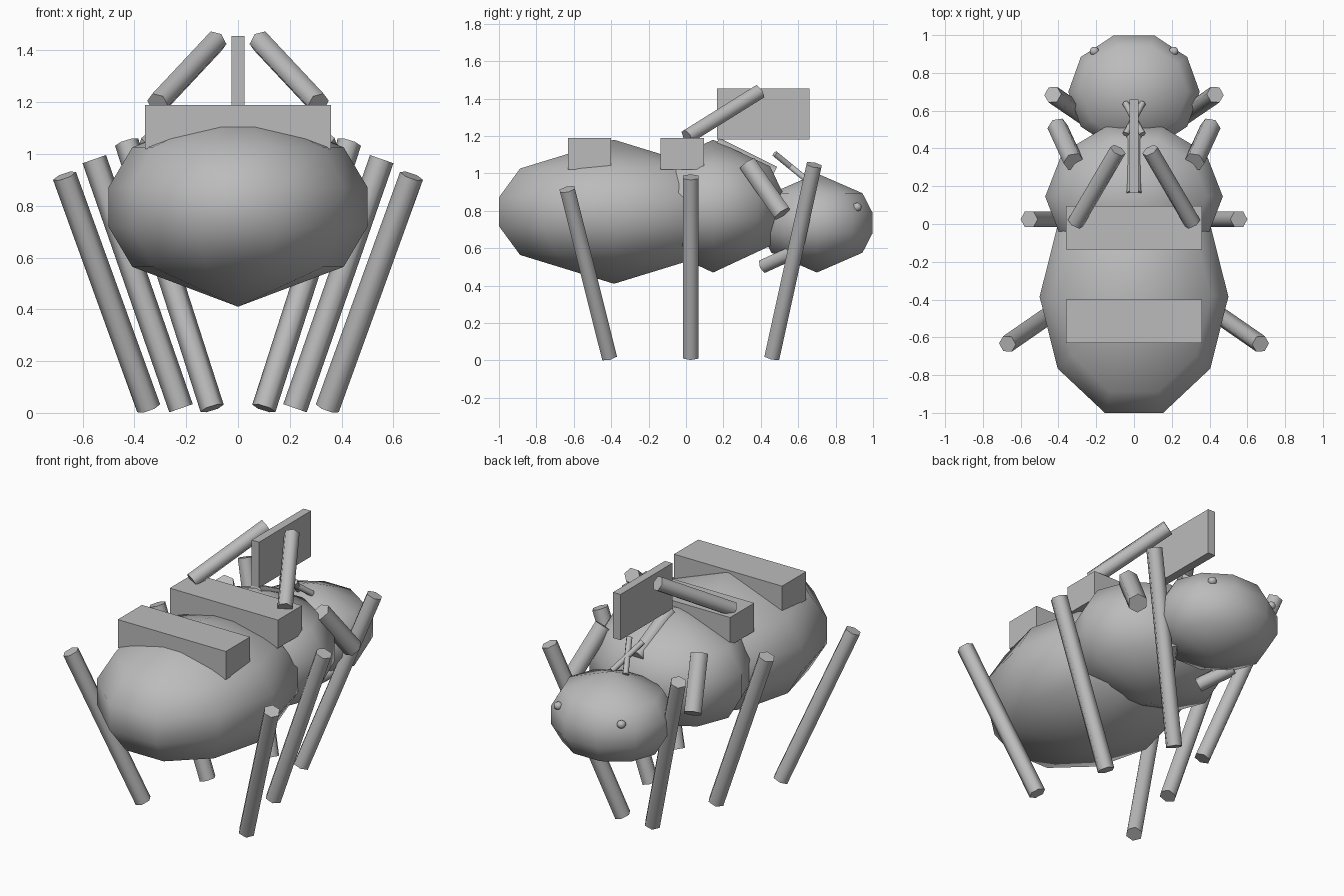
import bpy, bmesh, math
from mathutils import Vector

if "Cube" in bpy.data.objects:
    bpy.data.objects.remove(bpy.data.objects["Cube"])

GREY = bpy.data.materials.new("plain grey")
GREY.diffuse_color = (0.5, 0.5, 0.5, 1)
GREY.use_nodes = True
GREY.node_tree.nodes["Principled BSDF"].inputs["Base Color"].default_value = GREY.diffuse_color


def make_object(name, bm):
    bmesh.ops.recalc_face_normals(bm, faces=bm.faces[:])
    mesh = bpy.data.meshes.new(name)
    bm.to_mesh(mesh)
    bm.free()
    mesh.materials.append(GREY)
    obj = bpy.data.objects.new(name, mesh)
    bpy.context.collection.objects.link(obj)
    return obj


def body(name, centre, radii, sides=10, levels=(-0.6, -0.2, 0.2, 0.6)):
    """Ellipsoid whose rings are evenly spaced in height."""
    bm = bmesh.new()

    def vert(x, y, z):
        return bm.verts.new([c + r * v for c, r, v in zip(centre, radii, (x, y, z))])

    rings = []
    for z in levels:
        r = math.sqrt(1 - z * z)
        rings.append([vert(r * math.cos(math.tau * i / sides),
                           r * math.sin(math.tau * i / sides), z) for i in range(sides)])
    low, high = vert(0, 0, -1), vert(0, 0, 1)
    for i in range(sides):
        j = (i + 1) % sides
        bm.faces.new((low, rings[0][j], rings[0][i]))
        bm.faces.new((high, rings[-1][i], rings[-1][j]))
        for a, b in zip(rings, rings[1:]):
            bm.faces.new((a[i], a[j], b[j], b[i]))
    for f in bm.faces:
        f.smooth = True
    return make_object(name, bm)


def rod(name, start, end, radius, sides=6):
    """Straight prism with smooth sides and flat caps."""
    a, b = Vector(start), Vector(end)
    axis = (b - a).normalized()
    v = axis.cross(Vector((1, 0, 0))).normalized()
    u = v.cross(axis)
    bm = bmesh.new()
    rings = [[bm.verts.new(p + radius * (u * math.cos(math.tau * i / sides)
                                         + v * math.sin(math.tau * i / sides)))
              for i in range(sides)] for p in (a, b)]
    for i in range(sides):
        j = (i + 1) % sides
        bm.faces.new((rings[0][i], rings[0][j], rings[1][j], rings[1][i])).smooth = True
    for ring in rings:
        bm.faces.new(ring)
    return make_object(name, bm)


def pair(name, start, end, radius):
    for label, s in (("right", 1), ("left", -1)):
        rod(f"{label}_{name}", (s * start[0], *start[1:]), (s * end[0], *end[1:]), radius)


def box(name, low, high):
    bm = bmesh.new()
    bmesh.ops.create_cube(bm, size=1)
    for v in bm.verts:
        v.co = [lo if c < 0 else hi for c, lo, hi in zip(v.co, low, high)]
    return make_object(name, bm)


# Three body segments
body("abdomen", (0, -0.385, 0.795), (0.51, 0.66, 0.385))
body("thorax", (0, 0.145, 0.825), (0.48, 0.40, 0.355))
body("head", (0, 0.70, 0.735), (0.355, 0.32, 0.265))

# Six legs, foot to top
pair("front_leg", (0.345, -0.41, 0.018), (0.67, -0.635, 0.915), 0.047)
pair("middle_leg", (0.22, 0.025, 0.018), (0.555, 0.025, 0.98), 0.048)
pair("rear_leg", (0.10, 0.46, 0.018), (0.43, 0.685, 1.045), 0.047)

# Blocks across the back and upright fin
box("abdomen_block", (-0.36, -0.63, 1.02), (0.36, -0.40, 1.19))
box("thorax_block", (-0.36, -0.135, 1.02), (0.36, 0.095, 1.19))
box("fin", (-0.025, 0.165, 1.18), (0.025, 0.66, 1.455))

# Struts, shoulder stubs, mandibles, crossed feelers
pair("upper_strut", (0.31, 0.005, 1.195), (0.085, 0.39, 1.435), 0.045)
pair("shoulder_stub", (0.32, 0.33, 1.05), (0.405, 0.515, 0.785), 0.055)
pair("mandible", (0.11, 0.415, 0.505), (0.22, 0.58, 0.58), 0.042)
pair("feeler", (0.045, 0.64, 0.97), (-0.045, 0.475, 1.105), 0.018)
rod("neck_ridge", (0, 0.16, 1.155), (0, 0.47, 1.0), 0.045)

# Eyes
for label, s in (("right", 1), ("left", -1)):
    body(f"{label}_eye", (s * 0.21, 0.915, 0.82), (0.025, 0.025, 0.025))
